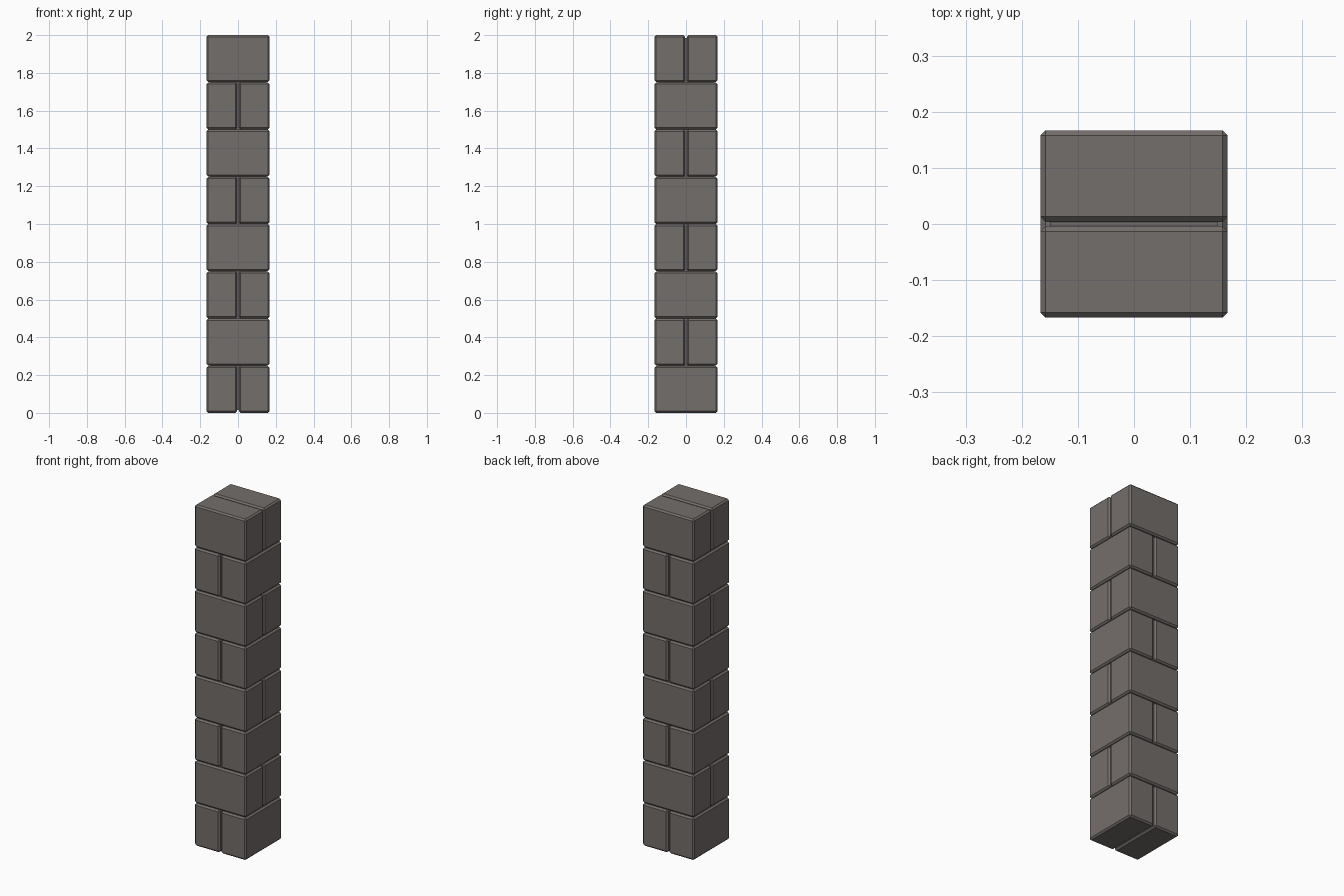
import bpy
import bmesh

if "Cube" in bpy.data.objects:
    bpy.data.objects.remove(bpy.data.objects["Cube"])

W = 0.167        # half width of the pillar
GAP = 0.004      # half width of the joint inside a course
PITCH = 0.25     # course height
JOINT = 0.001    # half joint between courses
CHAMFER = 0.009

stone = bpy.data.materials.new("warm grey stone")
stone.diffuse_color = (0.175, 0.158, 0.149, 1)
stone.use_nodes = True
stone.node_tree.nodes["Principled BSDF"].inputs["Base Color"].default_value = stone.diffuse_color


def box(name, lo, hi, chamfer=0.0):
    """Chamfered box between two corners."""
    bm = bmesh.new()
    bmesh.ops.create_cube(bm, size=1)
    for v in bm.verts:
        v.co = [lo[i] + (v.co[i] + 0.5) * (hi[i] - lo[i]) for i in range(3)]
    if chamfer:
        bmesh.ops.bevel(bm, geom=bm.edges[:], offset=chamfer,
                        segments=1, affect='EDGES')
    mesh = bpy.data.meshes.new(name)
    bm.to_mesh(mesh)
    bm.free()
    mesh.materials.append(stone)
    obj = bpy.data.objects.new(name, mesh)
    bpy.context.collection.objects.link(obj)
    return obj


# Alternating courses: two blocks each, turned a quarter every row
for row in range(8):
    z0 = row * PITCH + (JOINT if row > 0 else 0)
    z1 = (row + 1) * PITCH - (JOINT if row < 7 else 0)
    for side, (a, b) in enumerate(((-W, -GAP), (GAP, W))):
        if row % 2 == 0:
            lo, hi = (a, -W, z0), (b, W, z1)
        else:
            lo, hi = (-W, a, z0), (W, b, z1)
        box(f"block_{row + 1}_{side + 1}", lo, hi, CHAMFER)

# Mortar core seen at the bottom of the joints
box("mortar_core", (-0.15, -0.15, 0.015), (0.15, 0.15, 1.985))
